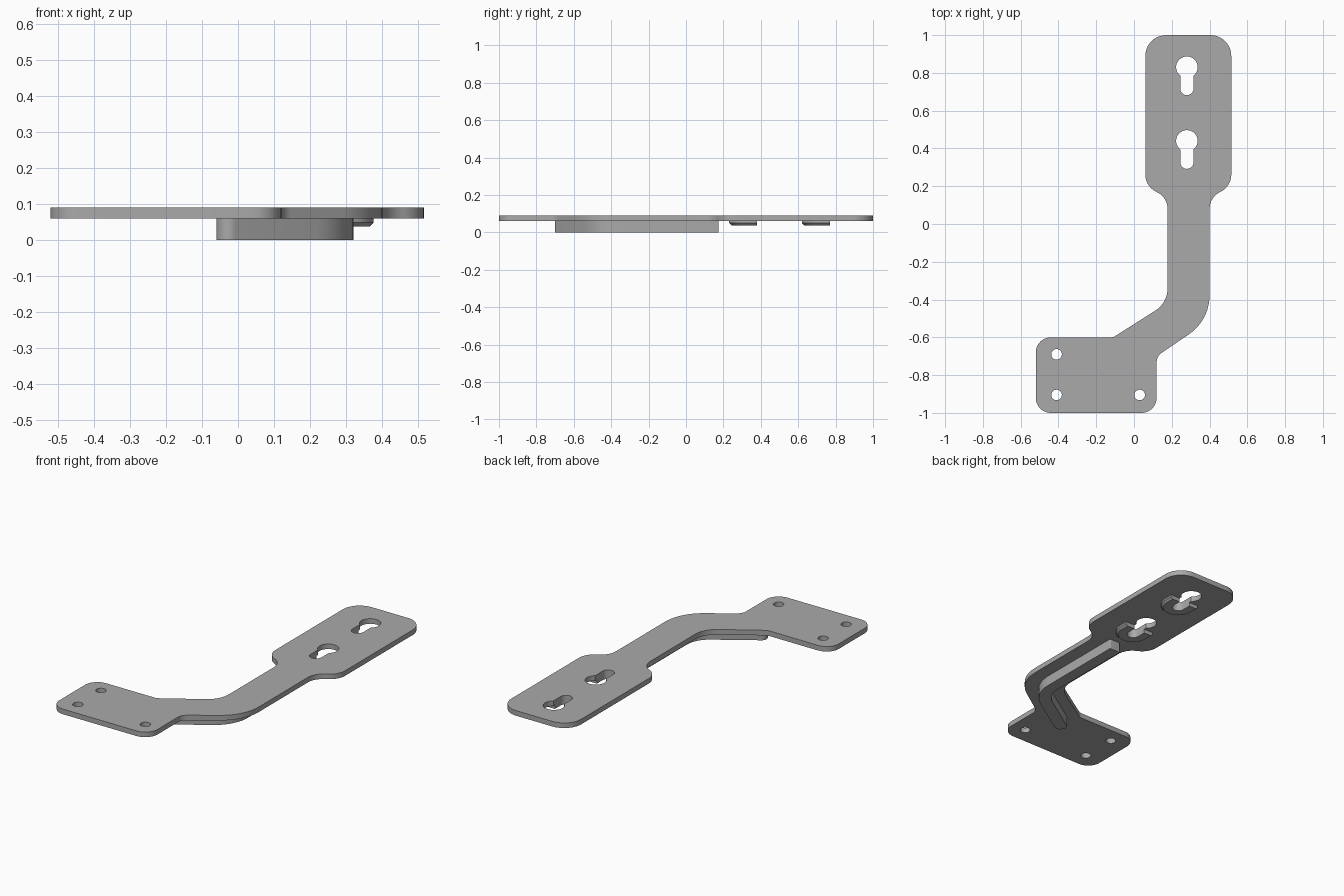
import bpy, bmesh, math
from mathutils import Vector

if "Cube" in bpy.data.objects:
    bpy.data.objects.remove(bpy.data.objects["Cube"], do_unlink=True)

metal = bpy.data.materials.new("grey metal")
metal.use_nodes = True
GREY = (0.4, 0.4, 0.4, 1)
metal.diffuse_color = GREY
metal.node_tree.nodes["Principled BSDF"].inputs["Base Color"].default_value = GREY


def rounded(corners, steps=10):
    """Turn (x, y, radius) corners into a filleted outline."""
    out = []
    for i, (x, y, r) in enumerate(corners):
        p = Vector((x, y))
        a = (Vector(corners[i - 1][:2]) - p).normalized()
        b = (Vector(corners[(i + 1) % len(corners)][:2]) - p).normalized()
        if r == 0:
            out.append(p)
            continue
        half = a.angle(b) / 2
        mid = (a + b).normalized()
        centre = p + mid * (r / math.sin(half))
        start = p + a * (r / math.tan(half)) - centre
        end = p + b * (r / math.tan(half)) - centre
        sweep = math.pi - 2 * half
        for k in range(steps + 1):
            t = k / steps
            out.append(centre + (start * math.sin((1 - t) * sweep)
                                 + end * math.sin(t * sweep)) / math.sin(sweep))
    return out


def arc(cx, cy, r, a0, a1, steps=24):
    angles = [math.radians(a0 + (a1 - a0) * k / steps) for k in range(steps + 1)]
    return [Vector((cx + r * math.cos(a), cy + r * math.sin(a))) for a in angles]


def slab(name, loops, z0, z1):
    """Extrude a flat outline, with any inner loops as holes."""
    curve = bpy.data.curves.new(name, "CURVE")
    curve.dimensions = "2D"
    curve.fill_mode = "BOTH"
    curve.extrude = (z1 - z0) / 2
    for loop in loops:
        spline = curve.splines.new("POLY")
        spline.points.add(len(loop) - 1)
        for point, p in zip(spline.points, loop):
            point.co = (p.x, p.y, 0, 1)
        spline.use_cyclic_u = True
    ob = bpy.data.objects.new(name, curve)
    bpy.context.collection.objects.link(ob)
    bpy.ops.object.select_all(action="DESELECT")
    ob.select_set(True)
    bpy.context.view_layer.objects.active = ob
    bpy.ops.object.convert(target="MESH")
    ob = bpy.context.object
    ob.name = name
    bm = bmesh.new()
    bm.from_mesh(ob.data)
    bmesh.ops.translate(bm, vec=(0, 0, (z0 + z1) / 2), verts=bm.verts)
    bmesh.ops.remove_doubles(bm, verts=bm.verts, dist=0.0001)
    bmesh.ops.dissolve_limit(bm, angle_limit=0.002, verts=bm.verts, edges=bm.edges)
    bmesh.ops.recalc_face_normals(bm, faces=bm.faces)
    bm.to_mesh(ob.data)
    bm.free()
    ob.data.materials.clear()
    ob.data.materials.append(metal)
    bpy.ops.object.shade_smooth_by_angle(angle=math.radians(30))
    return ob


KEY_X, SLOT_R, HEAD_R = 0.28, 0.035, 0.057
KEY_Y = (0.44, 0.83)      # centres of the round keyhole ends
DROP = 0.113              # from round end to slot end


def keyhole(y):
    a = math.degrees(math.asin(SLOT_R / HEAD_R))
    return (arc(KEY_X, y, HEAD_R, -90 + a, 270 - a)
            + arc(KEY_X, y - DROP, SLOT_R, 180, 360, 14))


# Mounting plate: foot, bent arm and hanging plate in one outline
outline = rounded([
    (0.06, 1, 0.11), (0.515, 1, 0.11), (0.515, 0.2, 0.1), (0.4, 0.14, 0.1),
    (0.4, -0.51, 0.25), (0.12, -0.70, 0.06), (0.12, -1, 0.08), (-0.52, -1, 0.08),
    (-0.52, -0.6, 0.08), (-0.11, -0.6, 0.04), (0.178, -0.417, 0.14),
    (0.178, 0.14, 0.1), (0.06, 0.2, 0.1)])
screw_holes = [arc(x, y, 0.028, 0, 345, 23)
               for x, y in ((-0.41, -0.69), (-0.41, -0.905), (0.03, -0.905))]
slab("bracket_plate", [outline] + screw_holes + [keyhole(y) for y in KEY_Y], 0.06, 0.09)

# Stiffening rib under the arm
rib = rounded([(0.25, 0.175, 0.006), (0.32, 0.175, 0.006), (0.32, -0.482, 0.22),
               (-0.035, -0.713, 0.033), (-0.073, -0.655, 0.033), (0.25, -0.444, 0.15)])
slab("arm_rib", [rib], 0, 0.06)

# U-shaped bosses around the keyhole slots, chamfered below
for n, y in enumerate(KEY_Y):
    cy, top = y - DROP, y - 0.06
    u = arc(KEY_X, cy, 0.096, 180, 360)
    u += [Vector((KEY_X + 0.096, top)), Vector((KEY_X + SLOT_R, top))]
    u += arc(KEY_X, cy, SLOT_R, 0, -180, 14)
    u += [Vector((KEY_X - SLOT_R, top)), Vector((KEY_X - 0.096, top))]
    ob = slab(f"keyhole_boss_{n + 1}", [u], 0.037, 0.06)
    bm = bmesh.new()
    bm.from_mesh(ob.data)
    rim = [e for e in bm.edges
           if all(v.co.z < 0.04 and (v.co.xy - Vector((KEY_X, cy))).length > 0.09
                  for v in e.verts) and len(e.link_faces) == 2
           and any(abs(f.normal.z) < 0.5 for f in e.link_faces)]
    bmesh.ops.bevel(bm, geom=rim, offset=0.012, segments=1, affect="EDGES")
    bm.to_mesh(ob.data)
    bm.free()
